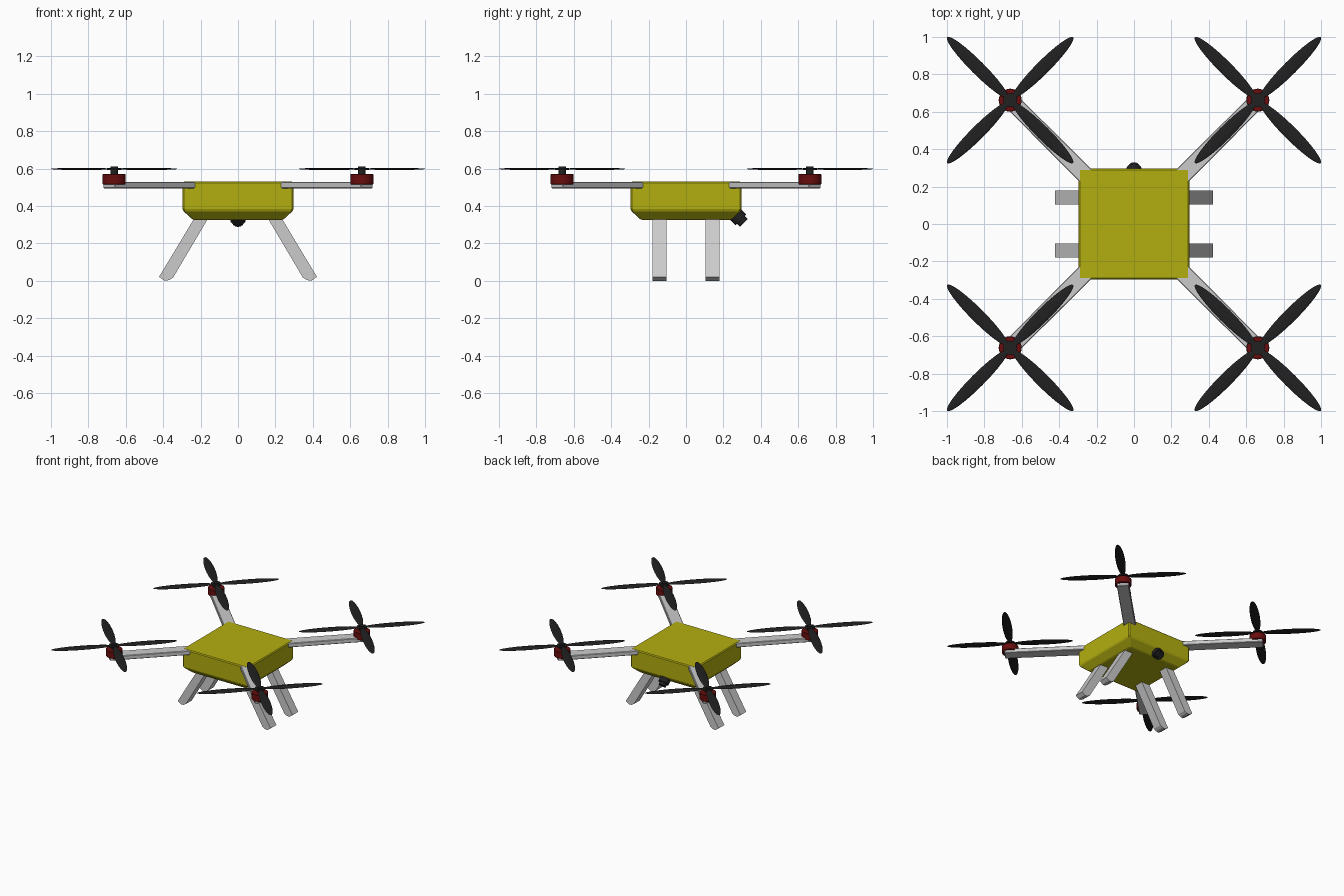
import bpy, bmesh
from math import pi, radians
from mathutils import Matrix, Vector

if "Cube" in bpy.data.objects:
    bpy.data.objects.remove(bpy.data.objects["Cube"])


def material(name, rgb):
    m = bpy.data.materials.new(name)
    m.diffuse_color = (*rgb, 1)
    m.use_nodes = True
    m.node_tree.nodes["Principled BSDF"].inputs["Base Color"].default_value = m.diffuse_color
    return m


YELLOW = material("yellow_shell", (0.45, 0.43, 0.005))
RED = material("dark_red", (0.14, 0.004, 0.004))
BLACK = material("black_plastic", (0.015, 0.015, 0.015))


def finish(bm, name, mat=None, bevel=0, smooth=False):
    bmesh.ops.recalc_face_normals(bm, faces=bm.faces)
    me = bpy.data.meshes.new(name)
    bm.to_mesh(me)
    bm.free()
    ob = bpy.data.objects.new(name, me)
    bpy.context.collection.objects.link(ob)
    if mat:
        me.materials.append(mat)
    if bevel:
        mod = ob.modifiers.new("bevel", "BEVEL")
        mod.width, mod.segments = bevel, 1
    if smooth:
        bpy.ops.object.select_all(action="DESELECT")
        ob.select_set(True)
        bpy.context.view_layer.objects.active = ob
        bpy.ops.object.shade_smooth_by_angle(angle=radians(35))
    return ob


def add_cylinder(bm, r, z0, z1, frame=Matrix(), sides=32):
    m = frame @ Matrix.Translation((0, 0, (z0 + z1) / 2))
    bmesh.ops.create_cone(bm, cap_ends=True, segments=sides, radius1=r,
                          radius2=r, depth=z1 - z0, matrix=m)


def prism(profile, axis_offset):
    bm = bmesh.new()
    face = bm.faces.new([bm.verts.new(p) for p in profile])
    ext = bmesh.ops.extrude_face_region(bm, geom=[face])["geom"]
    verts = [v for v in ext if isinstance(v, bmesh.types.BMVert)]
    bmesh.ops.translate(bm, verts=verts, vec=axis_offset)
    return bm


# body: square shell with a chamfered underside
bm = bmesh.new()
rings = []
for half, z in ((0.24, 0.325), (0.296, 0.376), (0.296, 0.53)):
    rings.append([bm.verts.new((x * half, y * half, z))
                  for x, y in ((-1, -1), (1, -1), (1, 1), (-1, 1))])
for low, high in zip(rings, rings[1:]):
    for i in range(4):
        j = (i + 1) % 4
        bm.faces.new((low[i], low[j], high[j], high[i]))
bm.faces.new(rings[0])
bm.faces.new(rings[-1])
finish(bm, "body", YELLOW, bevel=0.007)

# legs: splayed bars cut off where they meet the ground
for sx, side in ((-1, "left"), (1, "right")):
    for y, end in ((-0.142, "front"), (0.142, "back")):
        profile = [(sx * x, y - 0.0375, z) for x, z in (
            (0.215, 0.365), (0.141, 0.365), (0.347, 0.017),
            (0.368, 0.004), (0.392, 0.0), (0.422, 0.021))]
        finish(prism(profile, (0, 0.075, 0)), f"{end}_{side}_leg")

# arms, motors and four-bladed propellers at the corners
D = 0.662
for i, corner in enumerate(("back_right", "back_left", "front_left", "front_right")):
    turn = Matrix.Rotation(pi / 4 + i * pi / 2, 4, "Z")
    place = turn @ Matrix.Translation((D * 2 ** 0.5, 0, 0))

    outline = [(0.3, -0.046, 0.494), (0.976, -0.045, 0.494),
               (0.976, 0.045, 0.494), (0.3, 0.046, 0.494)]
    bm = prism(outline, (0, 0, 0.035))
    bm.transform(turn)
    finish(bm, corner + "_arm", bevel=0.004)

    bm = bmesh.new()
    add_cylinder(bm, 0.0615, 0.515, 0.571, place)
    finish(bm, corner + "_motor", RED, bevel=0.003, smooth=True)

    bm = bmesh.new()
    add_cylinder(bm, 0.02, 0.565, 0.61, place, 24)
    add_cylinder(bm, 0.038, 0.591, 0.603, place, 24)
    finish(bm, corner + "_hub", BLACK, smooth=True)

    bm = bmesh.new()
    for k in range(4):
        m = (place @ Matrix.Rotation(k * pi / 2, 4, "Z")
             @ Matrix.Translation((0.247, 0, 0.598))
             @ Matrix.Diagonal((0.229, 0.036, 0.006, 1))
             @ Matrix.Rotation(pi / 2, 4, "Y"))
        bmesh.ops.create_uvsphere(bm, u_segments=16, v_segments=16, radius=1, matrix=m)
    finish(bm, corner + "_propeller", BLACK, smooth=True)

# camera: stepped cylinder looking out and down from the rear chamfer
aim = (Matrix.Translation((0, 0.268, 0.35))
       @ Vector((0, 1, -1)).to_track_quat("Z", "Y").to_matrix().to_4x4())
bm = bmesh.new()
add_cylinder(bm, 0.041, -0.02, 0.036, aim)
add_cylinder(bm, 0.029, 0.03, 0.058, aim)
finish(bm, "camera", BLACK, smooth=True)
